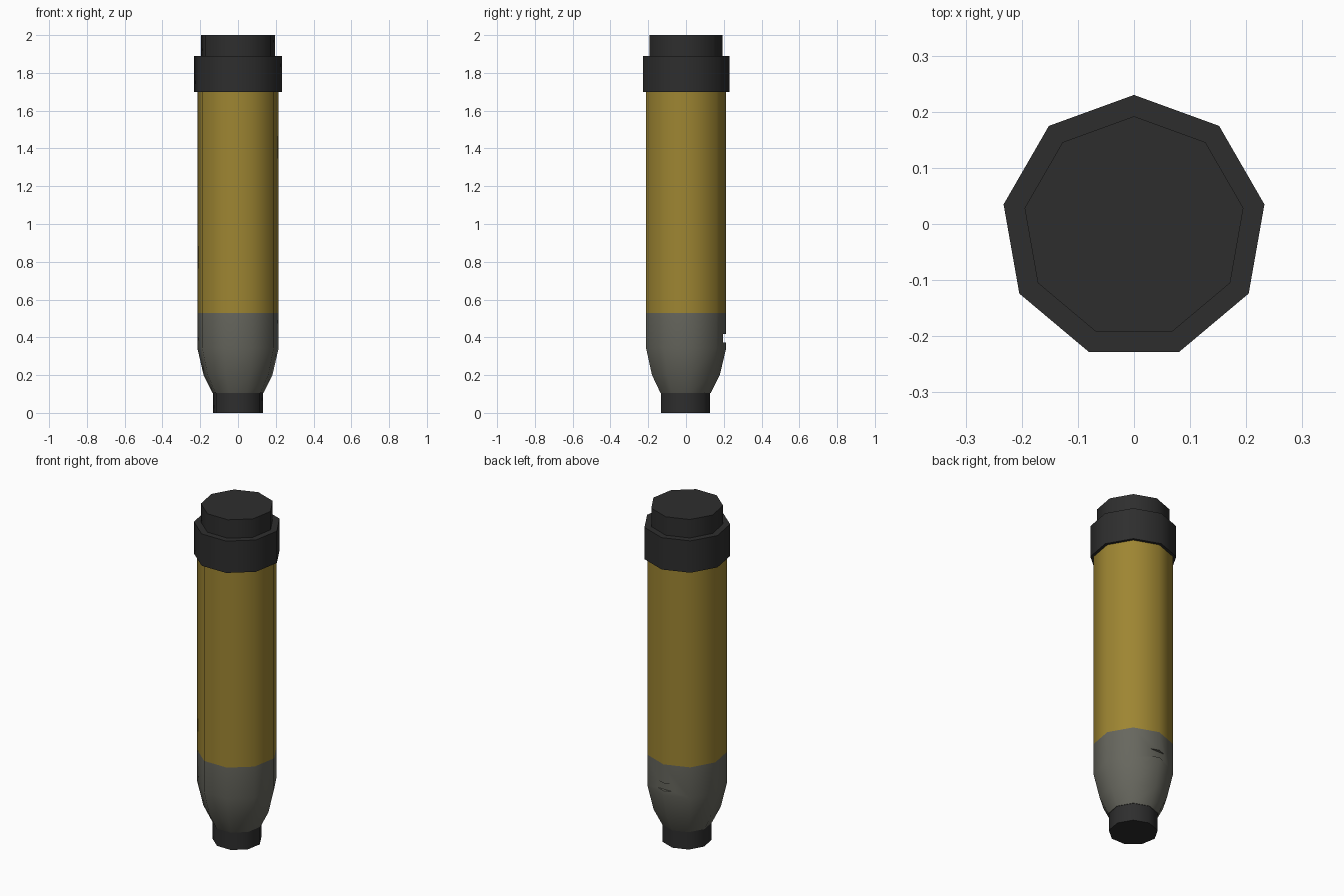
import bpy, bmesh, math

if "Cube" in bpy.data.objects:
    bpy.data.objects.remove(bpy.data.objects["Cube"])

SIDES = 9
CY = -0.006  # keeps the nine-sided outline centred in y


def material(name, rgb):
    m = bpy.data.materials.new(name)
    m.diffuse_color = (*rgb, 1.0)
    m.use_nodes = True
    m.node_tree.nodes["Principled BSDF"].inputs["Base Color"].default_value = m.diffuse_color
    return m


brass = material("dull_gold", (0.34, 0.235, 0.032))
grey = material("warm_grey", (0.135, 0.135, 0.112))
black = material("soft_black", (0.027, 0.027, 0.027))


def activate(ob):
    bpy.ops.object.select_all(action='DESELECT')
    ob.select_set(True)
    bpy.context.view_layer.objects.active = ob


def turned(name, profile, mat):
    """Closed nine-sided solid from (radius, z) pairs, bottom to top."""
    bm = bmesh.new()
    rings = []
    for r, z in profile:
        ring = []
        for i in range(SIDES):
            a = math.pi / 2 + 2 * math.pi * i / SIDES
            ring.append(bm.verts.new((r * math.cos(a), r * math.sin(a) + CY, z)))
        rings.append(ring)
    for lo, hi in zip(rings, rings[1:]):
        for i in range(SIDES):
            j = (i + 1) % SIDES
            bm.faces.new((lo[i], lo[j], hi[j], hi[i]))
    bm.faces.new(rings[0][::-1])
    bm.faces.new(rings[-1])
    me = bpy.data.meshes.new(name)
    bm.to_mesh(me)
    bm.free()
    me.materials.append(mat)
    ob = bpy.data.objects.new(name, me)
    bpy.context.collection.objects.link(ob)
    return ob


# Tip, tapered nose, tube and stepped end cap
tip = turned("tip", [(0.134, 0), (0.134, 0.105)], black)
nose = turned("nose", [(0.137, 0.105), (0.185, 0.2), (0.219, 0.345), (0.219, 0.53)], grey)
tube = turned("tube", [(0.219, 0.53), (0.219, 1.70)], brass)
cap = turned("end_cap", [(0.236, 1.70), (0.236, 1.89), (0.198, 1.89), (0.198, 2.0)], black)

# Small slot across the rear corner of the nose
bpy.ops.mesh.primitive_cube_add(size=1, location=(0, 0.295, 0.395))
cutter = bpy.context.object
cutter.name = "slot_cutter"
cutter.scale = (0.3, 0.2, 0.045)
cutter.hide_render = True
mod = nose.modifiers.new("slot", 'BOOLEAN')
mod.operation = 'DIFFERENCE'
mod.solver = 'EXACT'
mod.object = cutter
activate(nose)
bpy.ops.object.modifier_apply(modifier=mod.name)
bpy.data.objects.remove(cutter, do_unlink=True)

# Rounded shading around the sides, crisp rims
for ob in (tip, nose, tube, cap):
    activate(ob)
    bpy.ops.object.shade_smooth_by_angle(angle=math.radians(45))
